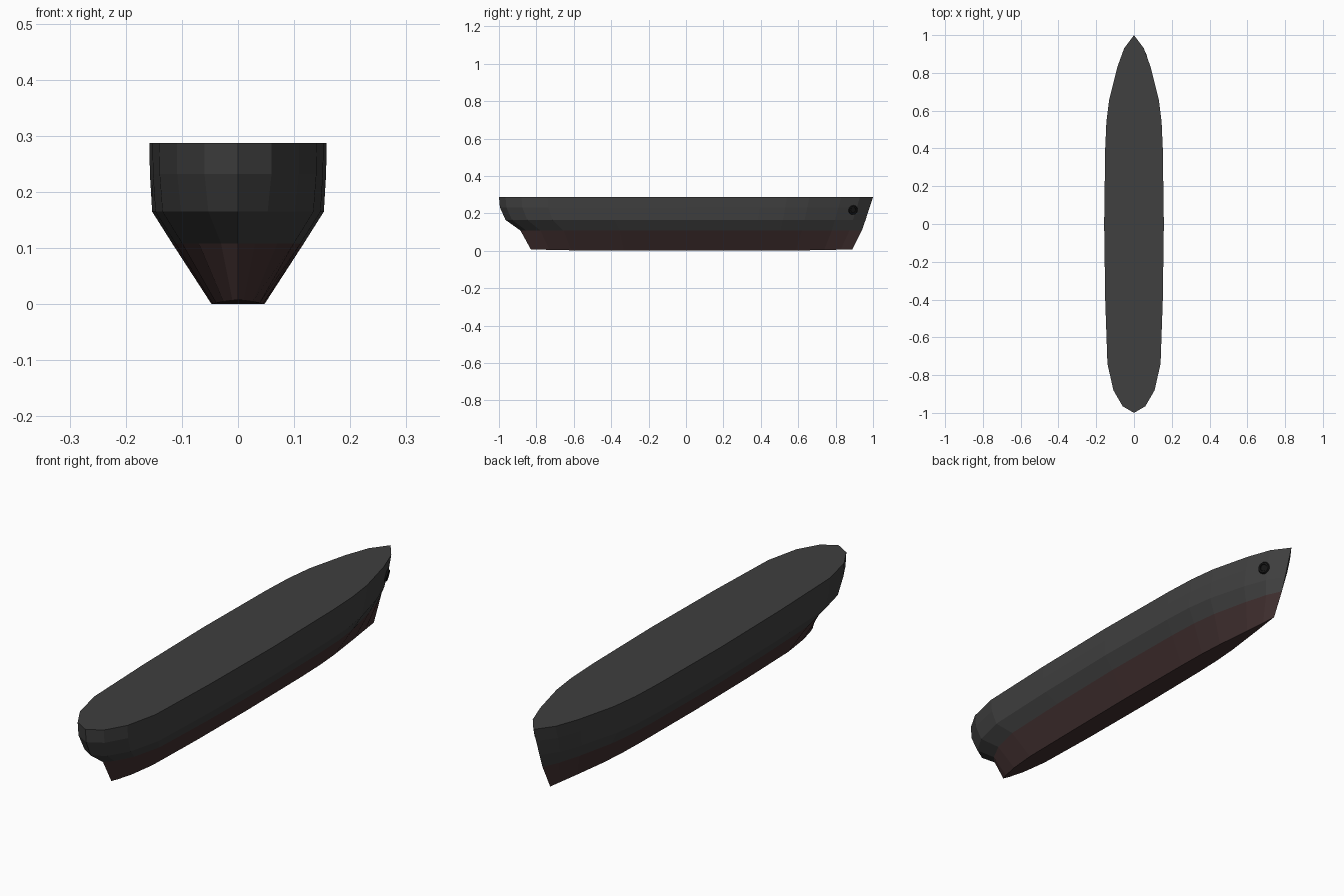
import bpy, bmesh
from mathutils import Vector

if "Cube" in bpy.data.objects:
    bpy.data.objects.remove(bpy.data.objects["Cube"])

def material(name, rgb):
    m = bpy.data.materials.new(name)
    m.diffuse_color = (*rgb, 1)
    m.use_nodes = True
    m.node_tree.nodes["Principled BSDF"].inputs["Base Color"].default_value = m.diffuse_color
    return m

GREY = material("hull_grey", (0.05, 0.05, 0.05))
RED = material("bottom_red", (0.055, 0.03, 0.03))
BLACK = material("pipe_black", (0.008, 0.008, 0.008))

# deck outline stations: (y, fraction of half width)
stations = [(-1, 0), (-0.965, 0.38), (-0.88, 0.69), (-0.74, 0.89), (-0.4, 0.965),
            (0, 1), (0.4, 0.965), (0.54, 0.925), (0.66, 0.83), (0.83, 0.56),
            (0.93, 0.33), (1, 0)]
# waterlines: z, stern y, bow y, half width, stern fineness, bow fineness
levels = [(0.0, -0.83, 0.89, 0.047, 1.6, 1.8),
          (0.108, -0.885, 0.94, 0.117, 1.4, 1.25),
          (0.165, -0.965, 0.96, 0.153, 1.1, 1.1),
          (0.232, -0.995, 0.982, 0.157, 1, 1),
          (0.287, -1, 1, 0.158, 1, 1)]

def hull_point(level, station, side):
    z, stern, bow, half, ps, pb = level
    y, f = station
    if z == 0:
        z = 0.008 * abs(y) ** 4
    return (side * half * f ** (ps if y < 0 else pb), y * (bow if y > 0 else -stern), z)

# hull: stacked waterline rings
bm = bmesh.new()
loop = [(s, 1) for s in stations] + [(s, -1) for s in stations[-2:0:-1]]
rings = [[bm.verts.new(hull_point(l, s, side)) for s, side in loop] for l in levels]
n = len(loop)
for k in range(len(levels) - 1):
    for i in range(n):
        j = (i + 1) % n
        f = bm.faces.new((rings[k][i], rings[k][j], rings[k + 1][j], rings[k + 1][i]))
        f.material_index = 1 if k == 0 else 0
# deck and flat keel
bm.faces.new(rings[-1])
m = len(stations)
for i in range(m - 1):
    quad = [rings[0][i], rings[0][i + 1], rings[0][(n - i - 1) % n], rings[0][(n - i) % n]]
    bm.faces.new(list(dict.fromkeys(quad))).material_index = 1
bmesh.ops.recalc_face_normals(bm, faces=bm.faces)
me = bpy.data.meshes.new("hull")
bm.to_mesh(me)
bm.free()
hull = bpy.data.objects.new("hull", me)
bpy.context.collection.objects.link(hull)
me.materials.append(GREY)
me.materials.append(RED)

# anchor pipe on the starboard bow, aligned with the plating
bpy.context.view_layer.update()
hit, pos, normal, _ = hull.ray_cast(Vector((1, 0.893, 0.218)), Vector((-1, 0, 0)))
rot = normal.to_track_quat('Z', 'Y').to_euler()
bpy.ops.mesh.primitive_torus_add(location=pos, rotation=rot, major_radius=0.019,
                                 minor_radius=0.007, major_segments=16, minor_segments=6)
rim = bpy.context.object
rim.name = "anchor_pipe_rim"
rim.data.materials.append(BLACK)
bpy.ops.mesh.primitive_cylinder_add(location=pos, rotation=rot, radius=0.016,
                                    depth=0.006, vertices=16)
hole = bpy.context.object
hole.name = "anchor_pipe_mouth"
hole.data.materials.append(BLACK)
